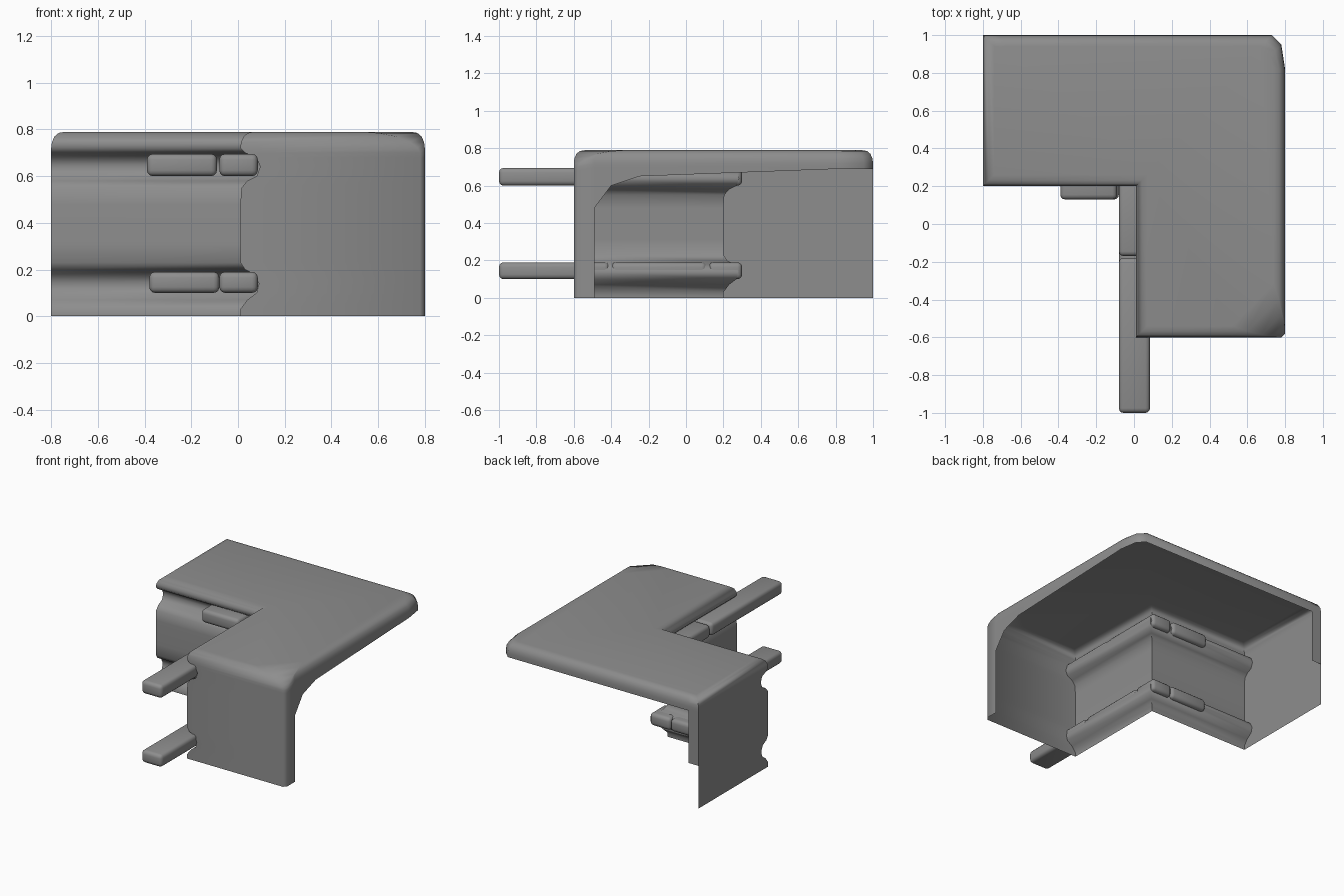
import bpy
import bmesh

cube = bpy.data.objects.get("Cube")
if cube:
    bpy.data.objects.remove(cube, do_unlink=True)

GREY = (0.27, 0.27, 0.27, 1)
mat = bpy.data.materials.new("mid_grey")
mat.use_nodes = True
mat.diffuse_color = GREY
mat.node_tree.nodes["Principled BSDF"].inputs["Base Color"].default_value = GREY


def finish(name, bm, angle):
    """Turn a bmesh into a smooth shaded grey object."""
    mesh = bpy.data.meshes.new(name)
    bm.to_mesh(mesh)
    bm.free()
    mesh.materials.append(mat)
    obj = bpy.data.objects.new(name, mesh)
    bpy.context.collection.objects.link(obj)
    bpy.ops.object.select_all(action="DESELECT")
    obj.select_set(True)
    bpy.context.view_layer.objects.active = obj
    bpy.ops.object.shade_smooth_by_angle(angle=angle)
    return obj


# Shell profile: height, edge inset, groove depth, front corner chamfer
LEVELS = [
    (0, 0, 0, .02), (.03, 0, 0, .02), (.07, 0, .03, .02), (.1, 0, .07, .02),
    (.14, 0, .08, .02), (.18, 0, .06, .02), (.2, 0, .02, .02), (.23, 0, 0, .02),
    (.31, 0, 0, .02), (.48, 0, 0, .02), (.55, 0, .005, .02), (.58, 0, .03, .02),
    (.6, 0, .07, .02), (.64, 0, .085, .02), (.68, 0, .07, .02), (.7, 0, .02, .02),
    (.72, 0, 0, .03), (.745, .003, 0, .06), (.77, .014, 0, .11),
    (.785, .032, 0, .17), (.79, .06, 0, .22),
]


def section(d, groove, c):
    """L-shaped outline at one height, starting at the inner left end."""
    right, front, back, left = .8 - d, -.6 + d, 1 - d, -.8 + d
    g = groove + d
    side = [(right, max(y, front + c + .004 * (i + 1)))
            for i, y in enumerate((-.49, -.4, -.25))]
    return ([(left, .2 + g), (g + .01, .2 + g), (g + .01, front),
             (right - c, front), (right, front + c)] + side +
            [(right, .82), (right - .02, back - .05), (right - .07, back),
             (left + .08, back), (left, back)])


# Lower edge of the open outer sides: outline edge -> heights at its two ends
OPEN = {5: (.48, .6), 6: (.6, .65), 7: (.65, .69), 8: (.69, .69),
        9: (.69, .69), 10: (.69, .69), 11: (.31, .31)}

# Hollow L-shaped shell, open below and along the two outer sides
bm = bmesh.new()
rings = [section(*level[1:]) for level in LEVELS]
count = len(rings[0])
for k in range(len(LEVELS) - 1):
    low, high = LEVELS[k][0], LEVELS[k + 1][0]
    for i in range(count):
        j = (i + 1) % count
        ra, rb = OPEN.get(i, (0, 0))
        if high <= min(ra, rb):
            continue
        corners = [(*rings[k][i], max(low, ra)), (*rings[k][j], max(low, rb)),
                   (*rings[k + 1][j], max(high, rb)), (*rings[k + 1][i], max(high, ra))]
        bm.faces.new([bm.verts.new(co) for co in corners])
top = LEVELS[-1][0]
bm.faces.new([bm.verts.new((x, y, top)) for x, y in rings[-1]])
bmesh.ops.remove_doubles(bm, verts=bm.verts[:], dist=.0005)
bmesh.ops.dissolve_degenerate(bm, edges=bm.edges[:], dist=.0005)
bmesh.ops.recalc_face_normals(bm, faces=bm.faces[:])
cap = max(bm.faces, key=lambda f: f.calc_area())
if cap.normal.z < 0:
    bmesh.ops.reverse_faces(bm, faces=bm.faces[:])
finish("shell", bm, 1.0)


def rod(name, xs, ys, zs):
    """Rounded bar lying in a groove."""
    bm = bmesh.new()
    bmesh.ops.create_cube(bm, size=1)
    for v in bm.verts:
        v.co = [b if t > 0 else a for t, (a, b) in zip(v.co, (xs, ys, zs))]
    bmesh.ops.bevel(bm, geom=bm.edges[:], offset=.025, segments=3,
                    profile=.5, affect="EDGES")
    finish(name, bm, 1.0)


# Upper and lower bars that follow the inner corner
ALONG = (-.08, .085)
UPPER, LOWER = (.6, .695), (.1, .19)
rod("upper_long_bar", ALONG, (-1, -.18), UPPER)
rod("upper_corner_bar", ALONG, (-.17, .3), UPPER)
rod("upper_side_bar", (-.39, -.09), (.13, .3), UPPER)
rod("lower_long_bar", ALONG, (-1, -.41), LOWER)
rod("lower_middle_bar", ALONG, (-.4, .11), LOWER)
rod("lower_corner_bar", ALONG, (.12, .3), LOWER)
rod("lower_side_bar", (-.38, -.08), (.13, .3), LOWER)
